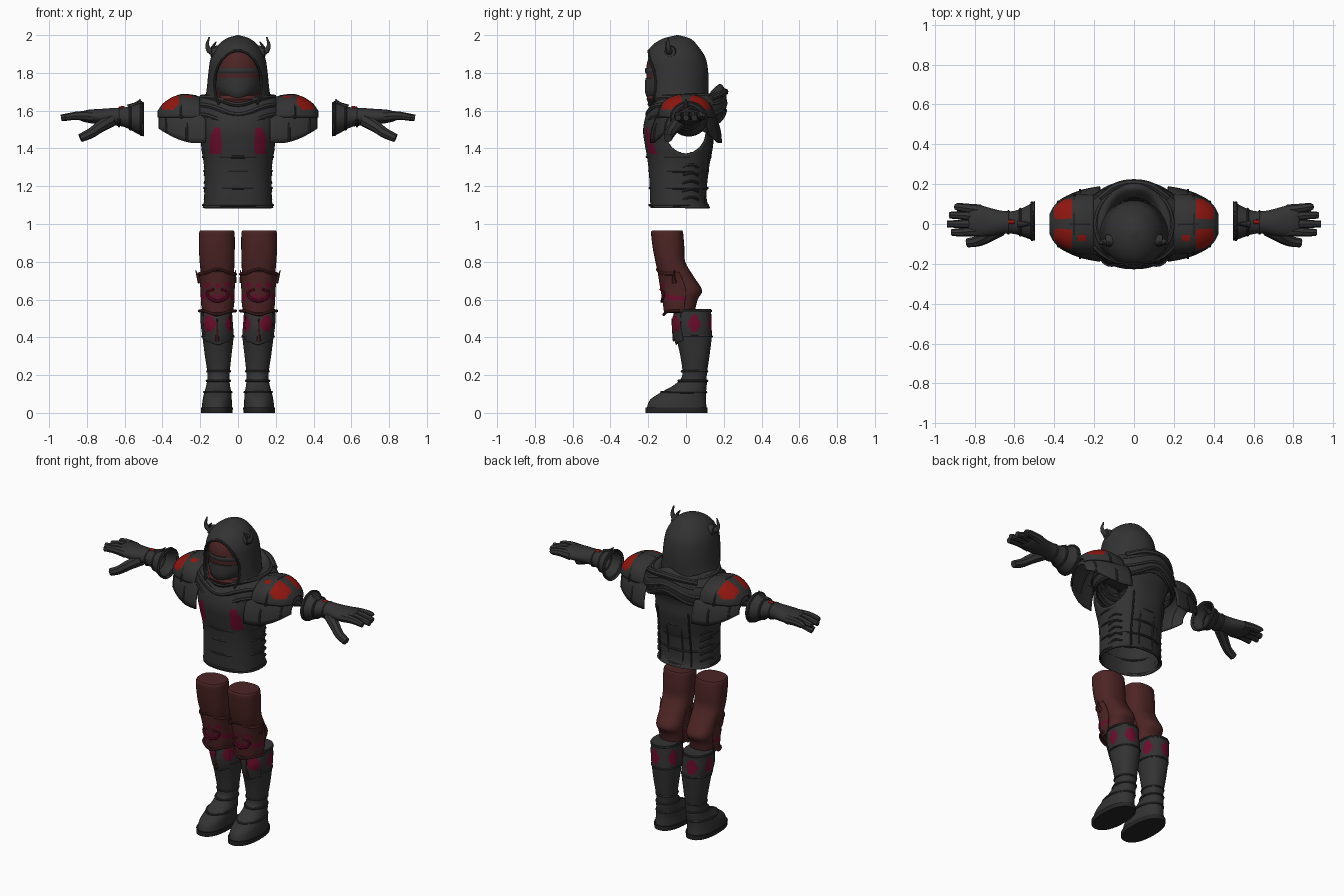
import bpy, bmesh, math
from mathutils import Vector

if "Cube" in bpy.data.objects:
    bpy.data.objects.remove(bpy.data.objects["Cube"])

def mat(name, r, g, b):
    m = bpy.data.materials.new(name)
    m.diffuse_color = (r, g, b, 1)
    m.use_nodes = True
    m.node_tree.nodes["Principled BSDF"].inputs["Base Color"].default_value = m.diffuse_color
    return m

CHAR = mat("charcoal leather", .033, .033, .034)
DARK = mat("black sole", .018, .018, .018)
MAROON = mat("maroon cloth", .075, .018, .018)
CRIM = mat("crimson trim", .15, .004, .025)
RED = mat("bright red inlay", .28, .008, .005)
PI = math.pi

def finish(name, mesh, mats, mirror, thick):
    ob = bpy.data.objects.new(name, mesh)
    bpy.context.collection.objects.link(ob)
    for m in mats:
        mesh.materials.append(m)
    if thick:
        s = ob.modifiers.new("shell", 'SOLIDIFY')
        s.thickness = thick
    if mirror:
        ob.modifiers.new("mirror", 'MIRROR')
    return ob

def spline(keys, sub):
    """Catmull-Rom through tuples of numbers."""
    k = [Vector(p) for p in keys]
    k = [2 * k[0] - k[1]] + k + [2 * k[-1] - k[-2]]
    out = []
    for i in range(1, len(k) - 2):
        a, b, c, d = k[i - 1:i + 3]
        for j in range(sub):
            t = j / sub
            out.append(.5 * (2 * b + (c - a) * t + (2 * a - 5 * b + 4 * c - d) * t * t
                             + (3 * b - a - 3 * c + d) * t ** 3))
    return out + [k[-2]]

def loft(name, rings, mats, n=32, sub=4, axis='z', power=2, caps=True, arc=None,
         dip=0, rule=None, hole=None, mirror=False, thick=0):
    """Rings are (position, centre a, centre b, radius a, radius b).
    hole = (across axis, centre z, half width, half height, condition) cuts an ellipse."""
    bm = bmesh.new()
    a0, a1 = arc or (0, 2 * PI)
    rows = []
    for p, ca, cb, ra, rb in spline(rings, sub):
        row = []
        for i in range(n + (1 if arc else 0)):
            t = a0 + (a1 - a0) * i / n
            c, s = math.cos(t), math.sin(t)
            u = ca + ra * math.copysign(abs(c) ** (2 / power), c)
            v = cb + rb * math.copysign(abs(s) ** (2 / power), s)
            row.append(bm.verts.new((u, v, p + dip * s ** 9) if axis == 'z' else (p, u, v)))
        rows.append(row)
    for r, q in zip(rows, rows[1:]):
        for i in range(n):
            j = (i + 1) % len(r)
            bm.faces.new((r[i], r[j], q[j], q[i]))
    if caps and not arc:
        bm.faces.new(rows[0][::-1])
        bm.faces.new(rows[-1])
    bmesh.ops.recalc_face_normals(bm, faces=bm.faces)
    if hole:
        k, cz, rk, rz, ok = hole
        size = lambda c: math.hypot(c[k] / rk, (c.z - cz) / rz)
        bmesh.ops.delete(bm, geom=[f for f in bm.faces if ok(f.calc_center_median())
                                   and size(f.calc_center_median()) < 1], context='FACES')
        for v in bm.verts:      # round off the cut edge
            if v.is_boundary and ok(v.co) and .8 < size(v.co) < 1.2:
                d = size(v.co)
                v.co[k] /= d
                v.co.z = cz + (v.co.z - cz) / d
    if rule:
        for f in bm.faces:
            f.material_index = rule(f.calc_center_median())
    me = bpy.data.meshes.new(name)
    bm.to_mesh(me)
    bm.free()
    return finish(name, me, mats, mirror, thick)

def sweep(name, pts, r, m, closed=False, taper=1, mirror=False, res=2):
    """Round cord through points, radius fading to r * taper."""
    cu = bpy.data.curves.new(name, 'CURVE')
    cu.dimensions, cu.bevel_depth, cu.bevel_resolution = '3D', r, res
    cu.use_fill_caps = True
    pts = pts if closed else spline(pts, 4)
    sp = cu.splines.new('POLY')
    sp.points.add(len(pts) - 1)
    sp.use_cyclic_u = closed
    for i, p in enumerate(pts):
        sp.points[i].co = (*p, 1)
        sp.points[i].radius = 1 + (taper - 1) * i / (len(pts) - 1)
    tmp = bpy.data.objects.new("tmp", cu)
    bpy.context.collection.objects.link(tmp)
    bpy.context.view_layer.update()
    me = bpy.data.meshes.new_from_object(tmp.evaluated_get(bpy.context.evaluated_depsgraph_get()))
    bpy.data.objects.remove(tmp)
    me.materials.clear()
    return finish(name, me, [m], mirror, 0)

def hoop(cx, cy, z, rx, ry, dip=0, n=40):
    return [(cx + rx * math.cos(2 * PI * i / n), cy + ry * math.sin(2 * PI * i / n),
             z + dip * math.sin(2 * PI * i / n) ** 9) for i in range(n)]

# Torso: hollow shell with arm holes and two crimson chest panels
def chest(c):
    x = abs(c.x)
    return int(c.y < -.08 and 1.375 < c.z < 1.51 and .088 < x < .15 - max(0, c.z - 1.45) * .35)
loft("torso", [(1.085, 0, -.03, .187, .158), (1.13, 0, -.04, .18, .15), (1.25, 0, -.042, .177, .153),
               (1.34, 0, -.037, .184, .167), (1.42, 0, -.037, .2, .181), (1.5, 0, -.04, .212, .187),
               (1.58, 0, -.02, .21, .19), (1.65, 0, 0, .16, .17)], [CHAR, CRIM], n=128, sub=8, power=2.3,
     caps=False, thick=.008, rule=chest, hole=(1, 1.49, .11, .117, lambda c: abs(c.x) > .1 and c.z < 1.56))
for z, rx, ry in ((1.1, .184, .154), (1.19, .178, .152), (1.28, .178, .155), (1.355, .185, .168)):
    sweep("torso_seam", hoop(0, -.039, z, rx, ry), .007, CHAR, closed=True)
for i in range(6):
    z = 1.13 + i * .043
    sweep("side_lacing", [(.175, -.02, z), (.17, .03, z + .012), (.147, .065, z)], .007, CHAR, mirror=True)
for x in (.05, .11):
    sweep("back_stitching", [(x, .104, 1.1), (x, .106, 1.2), (x, .12, 1.32), (x, .134, 1.45)],
          .005, CHAR, mirror=True)

# Shoulder sleeves and layered plates with red inlays
loft("shoulder_sleeve", [(.17, 0, 1.43, .19, .22), (.25, 0, 1.43, .175, .235), (.32, 0, 1.45, .15, .205),
                         (.38, 0, 1.48, .115, .14), (.42, 0, 1.505, .06, .06)], [CHAR], n=28, axis='x',
     arc=(0, PI), power=2.2, mirror=True, thick=.008)
def inlay(c):
    return int((.31 < c.x < .4 and .025 < abs(c.y) < .125 and c.z > 1.605)
               or (.24 < c.x < .28 and -.09 < c.y < -.05))
loft("shoulder_plate", [(.2, 0, 1.56, .15, .115), (.28, 0, 1.565, .15, .122), (.34, 0, 1.565, .132, .11),
                        (.395, 0, 1.565, .098, .075), (.425, 0, 1.565, .05, .035)], [CHAR, RED], n=40, sub=6,
     axis='x', arc=(0, PI), power=2.3, rule=inlay, mirror=True, thick=.01)
for x, r, h, b in ((.3, .15, .122, 1.56), (.27, .17, .2, 1.44), (.38, .112, .135, 1.485)):
    sweep("plate_edge", [(x, r * math.cos(PI * i / 10), b + h * math.sin(PI * i / 10)) for i in range(11)],
          .007, CHAR, mirror=True)
sweep("plate_rib", [(.22, 0, 1.672), (.3, 0, 1.678), (.37, 0, 1.645), (.415, 0, 1.6)], .01, CHAR, mirror=True)

# Draped cowl with folds and a raised back collar
loft("cowl", [(1.52, 0, -.01, .235, .212), (1.58, 0, 0, .26, .216), (1.63, 0, .005, .25, .208),
              (1.675, 0, .01, .2, .19), (1.69, 0, .01, .15, .165), (1.65, 0, 0, .12, .13)], [CHAR],
     n=56, caps=False, dip=.05, thick=.008)
for z, rx, ry, d, r in ((1.53, .238, .206, .07, .012), (1.58, .255, .207, .06, .014),
                        (1.63, .236, .2, .05, .016), (1.67, .19, .188, .035, .016)):
    sweep("cowl_fold", hoop(0, 0, z, rx, ry, d, 56), r, CHAR, closed=True)
sweep("back_collar", [(-.17, .13, 1.665), (-.09, .19, 1.69), (0, .207, 1.7), (.09, .19, 1.69), (.17, .13, 1.665)],
      .018, CHAR)
sweep("neckerchief", hoop(0, -.065, 1.662, .122, .118), .026, MAROON, closed=True)

# Hood with face opening
loft("hood", [(1.6, 0, -.02, .2, .14), (1.65, 0, -.04, .185, .155), (1.7, 0, -.05, .168, .169),
              (1.8, 0, -.052, .157, .17), (1.88, 0, -.057, .144, .16), (1.94, 0, -.06, .112, .125),
              (1.98, 0, -.05, .065, .075), (2.0, 0, -.045, .006, .006)], [CHAR], n=96, sub=6, thick=.01,
     hole=(0, 1.74, .125, .18, lambda c: c.y < -.08 and c.z < 1.97))
rim = []
for i in range(17):
    t = PI * (-.2 + 1.4 * i / 16)
    x, z = .125 * math.cos(t), 1.74 + .178 * math.sin(t)
    rim.append((x, -.052 - (.168 - max(0, z - 1.86) * .4) * math.sqrt(1 - (x / .162) ** 2), z))
sweep("hood_rim", rim, .007, CHAR)

# Masked face: maroon cloth, dark visor and mouth guard
loft("face", [(1.62, 0, -.07, .09, .1), (1.7, 0, -.065, .118, .13), (1.8, 0, -.06, .13, .15),
              (1.88, 0, -.06, .12, .138), (1.94, 0, -.06, .08, .09)], [MAROON], n=48)
loft("visor", [(1.797, 0, -.06, .131, .153), (1.81, 0, -.06, .133, .158), (1.825, 0, -.06, .131, .155)],
     [CHAR], n=48)
loft("mouth_guard", [(1.64, 0, -.08, .06, .11), (1.69, 0, -.07, .105, .145), (1.73, 0, -.065, .125, .153),
                     (1.772, 0, -.06, .131, .155)], [CHAR], n=48)

# Horns with a base boss
sweep("horn", [(.1, -.085, 1.915), (.145, -.09, 1.915), (.163, -.095, 1.945), (.152, -.095, 1.99)], .024, CHAR,
      taper=.15, mirror=True, res=4)
sweep("horn_spur", [(.125, -.09, 1.91), (.13, -.1, 1.94), (.115, -.105, 1.965)], .016, CHAR, taper=.2, mirror=True)
sweep("horn_boss", [(.1, -.08, 1.91), (.142, -.085, 1.912)], .036, CHAR, taper=.8, mirror=True, res=4)

# Gloves: flared cuff, palm, fingers, thumb
loft("glove", [(.5, .015, 1.555, .1, .092), (.54, .01, 1.558, .08, .076), (.6, .008, 1.565, .058, .052),
               (.66, .008, 1.568, .058, .046), (.72, .01, 1.568, .07, .042), (.79, .018, 1.57, .08, .035),
               (.83, .018, 1.57, .07, .025)], [CHAR], n=32, axis='x', caps=False, thick=.006, mirror=True)
for y0, y1, tip in ((.07, .085, .89), (.037, .044, .925), (.002, .0, .937), (-.035, -.042, .915)):
    sweep("finger", [(.77, y0, 1.568), (.83, (y0 + y1) / 2, 1.573), (.88, y1, 1.57), (tip, y1, 1.562)],
          .028, CHAR, taper=.6, mirror=True)
sweep("thumb", [(.67, -.025, 1.55), (.73, -.06, 1.515), (.78, -.085, 1.48), (.835, -.095, 1.455)], .036, CHAR,
      taper=.65, mirror=True)
for x, y, ry, rz in ((.512, .014, .093, .086), (.57, .009, .066, .061), (.63, .008, .055, .046)):
    sweep("glove_strap", [(x, y + ry * math.cos(PI * i / 12), 1.558 + rz * math.sin(PI * i / 12) + (x - .5) * .05)
                          for i in range(24)], .007, CHAR, closed=True, mirror=True)
sweep("cuff_spike", [(.58, 0, 1.615), (.54, 0, 1.635), (.515, 0, 1.66)], .018, CHAR, taper=.2, mirror=True)
loft("hand_inlay", [(.6, .01, 1.57, .02, .054), (.63, .01, 1.57, .02, .053)], [RED], n=6, axis='x',
     arc=(PI * .3, PI * .7), mirror=True, thick=.004)

# Thighs and knee guards
loft("thigh", [(.966, .112, -.1, .088, .08), (.95, .112, -.1, .094, .085), (.88, .112, -.093, .095, .084),
               (.8, .111, -.083, .092, .079), (.72, .108, -.05, .087, .092), (.65, .107, -.02, .085, .105),
               (.6, .107, -.028, .081, .09), (.53, .107, -.03, .075, .075)], [MAROON], n=32, power=2.4, mirror=True)
def knee_trim(c):
    return int(.555 < c.z < .7 and math.sin(c.z * 95) + math.sin(abs(c.x - .108) * 110 + c.z * 40) > .8)
loft("knee_guard", [(.745, .11, -.062, .1, .088), (.7, .109, -.045, .094, .098), (.64, .108, -.03, .09, .103),
                    (.58, .108, -.033, .088, .09), (.53, .108, -.033, .08, .083)], [MAROON, CRIM], n=64, sub=8,
     power=2.3, arc=(PI * .92, PI * 2.08), rule=knee_trim, mirror=True, thick=.008)
for z, cy, ry, d in ((.735, -.062, .09, .025), (.54, -.033, .085, -.02)):
    sweep("knee_ridge", [(.109 + .096 * math.cos(t), cy + ry * math.sin(t), z + d * abs(math.sin(t)) ** 6)
                         for t in [PI + PI * i / 12 for i in range(13)]], .008, MAROON, mirror=True)
for x, s in ((.2, 1), (.022, -.4)):
    sweep("knee_spike", [(x, -.06, .69), (x + .012 * s, -.065, .72), (x + .024 * s, -.06, .755)], .014, MAROON,
          taper=.15, mirror=True)
for s in (-1, 1):
    sweep("knee_filigree", [(.108, -.128, .59), (.108 + s * .04, -.124, .605), (.108 + s * .055, -.115, .64),
                            (.108 + s * .02, -.133, .655)], .008, CRIM, mirror=True)

# Boots: shaft, foot, crimson cuff trim, straps and soles
def boot_trim(c):
    a = math.atan2(c.y - .035, c.x - .112)
    return int(.43 < c.z < .515 and math.sin(a * 5 + 1) + math.sin(c.z * 70) * .5 > .1)
loft("boot", [(.02, .112, -.05, .081, .16), (.07, .11, -.042, .077, .147), (.11, .107, -.012, .071, .118),
              (.15, .105, .025, .062, .085), (.2, .103, .045, .058, .065), (.3, .105, .047, .07, .077),
              (.4, .106, .042, .082, .094), (.47, .112, .035, .085, .1), (.55, .115, .033, .082, .1)],
     [CHAR, CRIM], n=64, sub=8, power=2.2, rule=boot_trim, mirror=True)
loft("sole", [(0, .112, -.05, .083, .165), (.028, .112, -.05, .085, .165)], [DARK], n=36, sub=1, power=2.3, mirror=True)
for cx, cy, z, rx, ry in ((.107, -.012, .11, .071, .118), (.104, .036, .17, .06, .075),
                          (.103, .045, .22, .059, .066), (.106, .042, .405, .082, .094), (.115, .033, .54, .082, .099)):
    sweep("boot_strap", hoop(cx, cy, z, rx, ry), .007, CHAR, closed=True, mirror=True)
loft("shin_plate", [(.38, .106, .042, .083, .096), (.42, .107, .038, .087, .103), (.47, .112, .033, .09, .106),
                    (.53, .113, .033, .088, .104)], [CHAR, CRIM], n=40, arc=(PI * 1.2, PI * 1.8), sub=8, dip=.02,
     rule=boot_trim, mirror=True, thick=.006)
sweep("shin_spike", [(.11, -.058, .38), (.11, -.067, .44), (.11, -.075, .5)], .012, MAROON, taper=.2, mirror=True)

# Smooth shading with sharp creases
for ob in bpy.context.collection.objects:
    ob.select_set(True)
    bpy.context.view_layer.objects.active = ob
bpy.ops.object.shade_smooth_by_angle(angle=math.radians(40))
